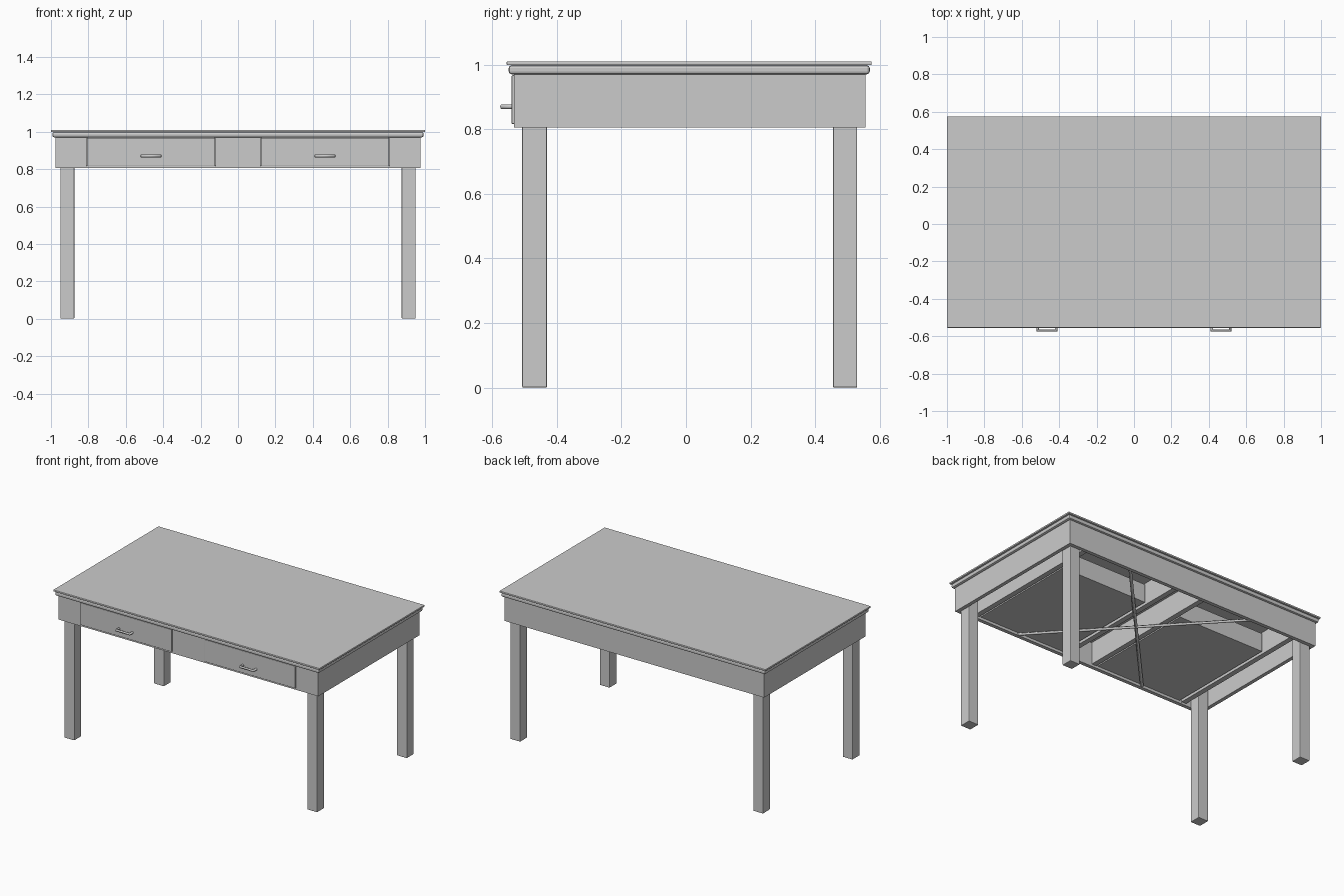
import bpy
import bmesh

if "Cube" in bpy.data.objects:
    bpy.data.objects.remove(bpy.data.objects["Cube"])


def box(name, x, y, z, bevel=0.0):
    """Box from (min, max) ranges, optionally with softened edges."""
    bm = bmesh.new()
    bmesh.ops.create_cube(bm, size=1.0)
    for v in bm.verts:
        v.co = [r[0] + (c + 0.5) * (r[1] - r[0]) for c, r in zip(v.co, (x, y, z))]
    mesh = bpy.data.meshes.new(name)
    bm.to_mesh(mesh)
    bm.free()
    obj = bpy.data.objects.new(name, mesh)
    bpy.context.collection.objects.link(obj)
    if bevel:
        mod = obj.modifiers.new("soft_edges", "BEVEL")
        mod.width = bevel
        mod.segments = 2
    return obj


def rod(name, points, radius, sides=0):
    """Thin bar swept along a polyline."""
    curve = bpy.data.curves.new(name, "CURVE")
    curve.dimensions = "3D"
    curve.bevel_depth = radius
    curve.bevel_resolution = sides
    curve.use_fill_caps = True
    spline = curve.splines.new("POLY")
    spline.points.add(len(points) - 1)
    for p, co in zip(spline.points, points):
        p.co = (*co, 1.0)
    obj = bpy.data.objects.new(name, curve)
    bpy.context.collection.objects.link(obj)
    return obj


def span(side, a, b):
    """Mirror an x range to the given side."""
    return tuple(sorted((side * a, side * b)))


# Table top: thin upper sheet over a rounded slab
box("top_sheet", (-1.0, 1.0), (-0.555, 0.575), (0.998, 1.01), 0.003)
box("top_slab", (-0.992, 0.992), (-0.549, 0.569), (0.97, 0.998), 0.009)

# Apron back and front centre panel
box("back_apron", (-0.975, 0.975), (0.53, 0.555), (0.805, 0.97))
box("front_centre_panel", (-0.12, 0.12), (-0.532, -0.507), (0.805, 0.97))
box("front_bottom_rail", (-0.81, 0.81), (-0.532, -0.507), (0.805, 0.816))

# Thin diagonal braces under the table
for s, label in ((1, "right"), (-1, "left")):
    rod(f"{label}_diagonal_brace", [(-0.5 * s, -0.52, 0.815), (0.48 * s, 0.535, 0.815)], 0.01)

for s, label in ((-1, "left"), (1, "right")):
    # Side apron and the front corner panel
    box(f"{label}_apron", span(s, 0.95, 0.975), (-0.532, 0.53), (0.805, 0.97))
    box(f"{label}_front_corner_panel", span(s, 0.81, 0.95), (-0.532, -0.507), (0.805, 0.97))

    # Square legs
    box(f"{label}_front_leg", span(s, 0.875, 0.95), (-0.507, -0.43), (0.0, 0.97), 0.004)
    box(f"{label}_back_leg", span(s, 0.875, 0.95), (0.455, 0.53), (0.0, 0.97), 0.004)

    # Runners beside the drawer, reaching the back apron
    box(f"{label}_inner_runner", span(s, 0.09, 0.125), (-0.507, 0.53), (0.82, 0.97))
    box(f"{label}_outer_runner", span(s, 0.805, 0.84), (-0.507, 0.53), (0.82, 0.97))

    # Drawer: front, floor, sides and back
    box(f"{label}_drawer_front", span(s, 0.122, 0.808), (-0.54, -0.51), (0.816, 0.967), 0.003)
    box(f"{label}_drawer_floor", span(s, 0.14, 0.79), (-0.51, 0.27), (0.825, 0.837))
    box(f"{label}_drawer_inner_side", span(s, 0.14, 0.155), (-0.51, 0.27), (0.837, 0.95))
    box(f"{label}_drawer_outer_side", span(s, 0.775, 0.79), (-0.51, 0.27), (0.837, 0.95))
    box(f"{label}_drawer_back", span(s, 0.155, 0.775), (0.255, 0.27), (0.837, 0.95))

    # Drawer pull
    c = 0.465 * s
    rod(f"{label}_drawer_pull", [(c - 0.05, -0.535, 0.87), (c - 0.05, -0.57, 0.87),
                                 (c + 0.05, -0.57, 0.87), (c + 0.05, -0.535, 0.87)], 0.008, 1)
